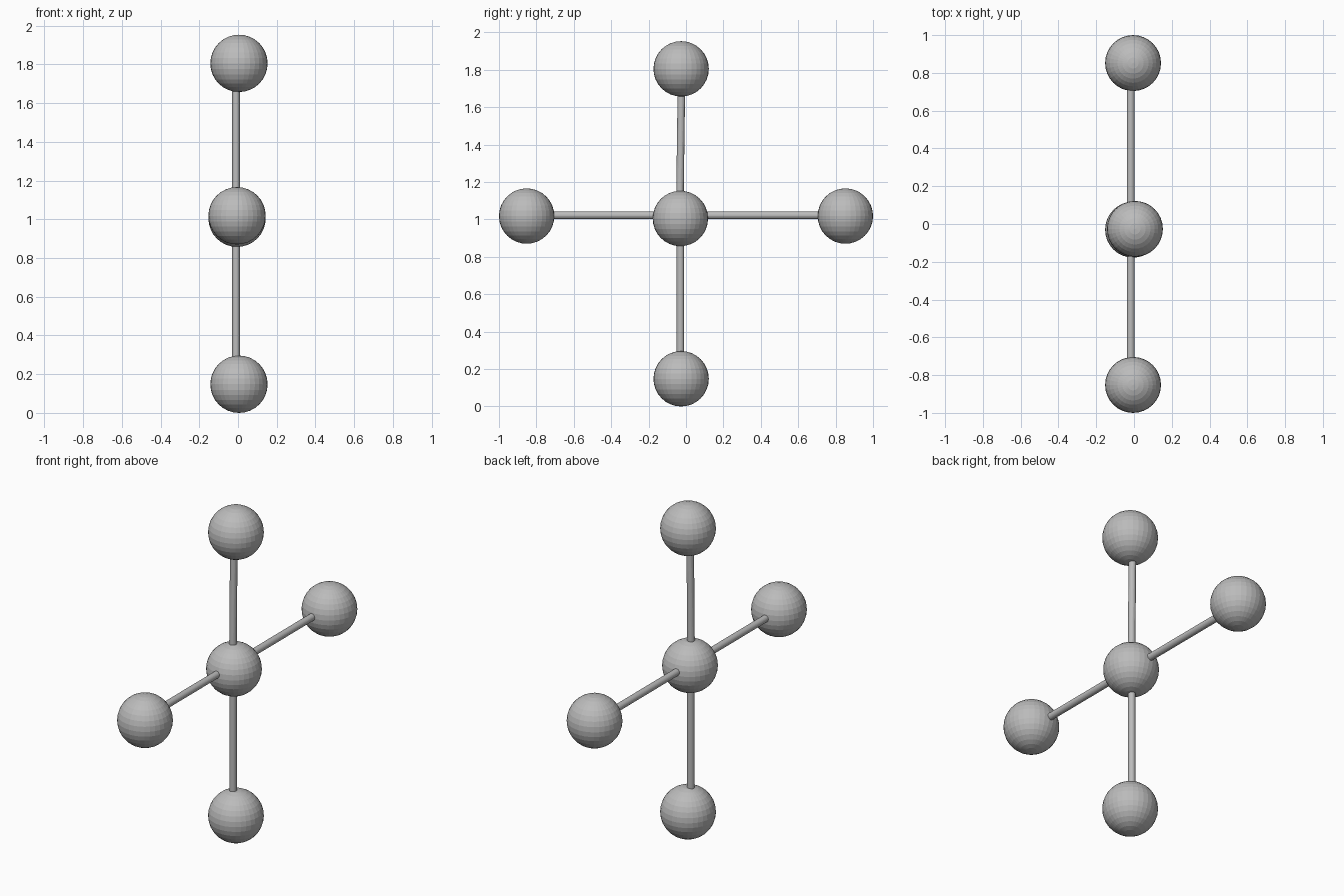
import bpy
from mathutils import Vector

if "Cube" in bpy.data.objects:
    bpy.data.objects.remove(bpy.data.objects["Cube"])

grey = bpy.data.materials.new("plain grey")
grey.diffuse_color = (0.5, 0.5, 0.5, 1)
grey.use_nodes = True
grey.node_tree.nodes["Principled BSDF"].inputs["Base Color"].default_value = grey.diffuse_color
R = 0.148


def ball(name, loc):
    bpy.ops.mesh.primitive_uv_sphere_add(segments=32, ring_count=16, radius=R, location=loc)
    ob = bpy.context.object
    ob.name = name
    ob.data.materials.append(grey)


def rod(name, a, b):
    a, b = Vector(a), Vector(b)
    bpy.ops.mesh.primitive_cylinder_add(vertices=32, radius=0.02, depth=(b - a).length,
                                        location=(a + b) / 2)
    ob = bpy.context.object
    ob.name = name
    ob.rotation_mode = 'QUATERNION'
    ob.rotation_quaternion = (b - a).to_track_quat('Z', 'Y')
    ob.data.materials.append(grey)


# Balls: hub, two side ends, top and bottom
ball("centre_ball", (-0.005, -0.03, 1.005))
ball("front_ball", (-0.005, -0.852, 1.018))
ball("back_ball", (-0.005, 0.852, 1.018))
ball("top_ball", (0.005, -0.026, 1.805 + 0.047 - R + 0.148 - 0.047))
ball("bottom_ball", (0.005, -0.026, R))

# Connecting rods, ends hidden inside the balls
rod("front_rod", (-0.017, -0.80, 1.022), (-0.017, -0.03, 1.022))
rod("back_rod", (-0.017, -0.03, 1.022), (-0.017, 0.80, 1.022))
rod("lower_rod", (-0.010, -0.03, 0.20), (-0.010, -0.03, 1.0))
rod("upper_rod", (-0.010, -0.034, 1.0), (-0.010, -0.024, 1.75))
